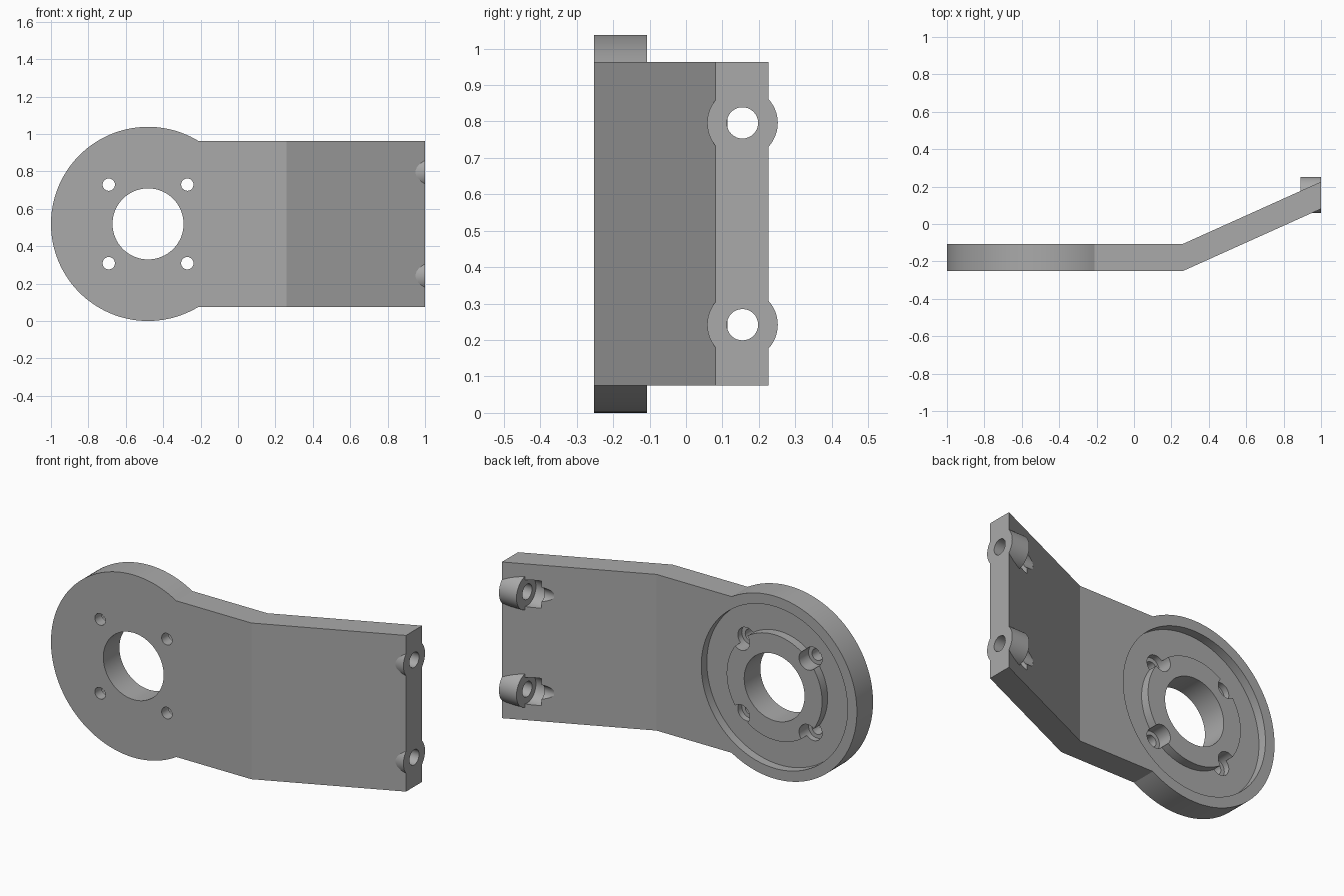
import bpy, bmesh, math
from mathutils import Matrix, Vector

cube = bpy.data.objects.get("Cube")
if cube:
    bpy.data.objects.remove(cube, do_unlink=True)

grey = bpy.data.materials.new("plain_grey")
grey.use_nodes = True
colour = (0.4, 0.4, 0.4, 1)
grey.diffuse_color = colour
grey.node_tree.nodes["Principled BSDF"].inputs["Base Color"].default_value = colour

CX, CZ, R = -0.481, 0.519, 0.519      # disc centre and radius
FRONT, BACK = -0.252, -0.107          # plate faces
HALF, BEND = 0.444, 0.26              # arm half height, bend position
LUG_Y = 0.155


def make_object(name, bm):
    bmesh.ops.recalc_face_normals(bm, faces=bm.faces)
    mesh = bpy.data.meshes.new(name)
    bm.to_mesh(mesh)
    bm.free()
    mesh.materials.append(grey)
    obj = bpy.data.objects.new(name, mesh)
    bpy.context.collection.objects.link(obj)
    return obj


def cylinder(name, start, end, radius, sides=64):
    start, end = Vector(start), Vector(end)
    axis = end - start
    turn = axis.to_track_quat("Z", "Y").to_matrix().to_4x4()
    bm = bmesh.new()
    bmesh.ops.create_cone(bm, cap_ends=True, segments=sides, radius1=radius,
                          radius2=radius, depth=axis.length,
                          matrix=Matrix.Translation((start + end) / 2) @ turn)
    return make_object(name, bm)


def combine(target, tool, operation):
    mod = target.modifiers.new(tool.name, "BOOLEAN")
    mod.operation = operation
    mod.solver = "EXACT"
    mod.object = tool
    bpy.context.view_layer.objects.active = target
    bpy.ops.object.modifier_apply(modifier=mod.name)
    bpy.data.objects.remove(tool, do_unlink=True)


# Flat plate: round head running into a straight arm
bm = bmesh.new()
a0 = math.asin(HALF / R)
steps = 96
outline = []
for i in range(steps + 1):
    a = a0 + (2 * math.pi - 2 * a0) * i / steps
    outline.append((CX + R * math.cos(a), CZ + R * math.sin(a)))
outline += [(BEND, CZ - HALF), (BEND, CZ + HALF)]
face = bm.faces.new([bm.verts.new((x, FRONT, z)) for x, z in outline])
side = bmesh.ops.extrude_face_region(bm, geom=[face], use_keep_orig=True)
bmesh.ops.translate(bm, vec=(0, BACK - FRONT, 0),
                    verts=[g for g in side["geom"] if isinstance(g, bmesh.types.BMVert)])

# Angled end of the arm
end_face = next(f for f in bm.faces if all(abs(v.co.x - BEND) < 1e-5 for v in f.verts))
tip = bmesh.ops.extrude_face_region(bm, geom=[end_face])
bmesh.ops.translate(bm, vec=(1 - BEND, 0.333, 0),
                    verts=[g for g in tip["geom"] if isinstance(g, bmesh.types.BMVert)])
if end_face.is_valid:
    bmesh.ops.delete(bm, geom=[end_face], context="FACES_ONLY")
bracket = make_object("bracket", bm)

# Ring groove in the back of the head
groove = cylinder("groove", (CX, BACK - 0.05, CZ), (CX, BACK + 0.1, CZ), 0.46, 96)
core = cylinder("core", (CX, BACK - 0.1, CZ), (CX, BACK + 0.2, CZ), 0.30, 96)
combine(groove, core, "DIFFERENCE")
combine(bracket, groove, "DIFFERENCE")

# Central bore and four counterbored bolt holes
bore = cylinder("bore", (CX, -0.5, CZ), (CX, 0.2, CZ), 0.19)
combine(bracket, bore, "DIFFERENCE")
for sx in (-1, 1):
    for sz in (-1, 1):
        x, z = CX + sx * 0.21, CZ + sz * 0.21
        for name, start, radius in (("bolt_hole", -0.5, 0.033),
                                    ("counterbore", BACK - 0.085, 0.055)):
            hole = cylinder(name, (x, start, z), (x, 0.1, z), radius, 32)
            combine(bracket, hole, "DIFFERENCE")

# Screw lugs across the tip, each with a hole and a screw head pocket
for sz in (-1, 1):
    z = CZ + sz * 0.277
    lug = cylinder("lug", (0.89, LUG_Y, z), (1, LUG_Y, z), 0.097, 48)
    combine(bracket, lug, "UNION")
    pocket = cylinder("pocket", (0.81, LUG_Y, z), (0.89, LUG_Y, z), 0.078, 48)
    combine(bracket, pocket, "DIFFERENCE")
    hole = cylinder("screw_hole", (0.75, LUG_Y, z), (1.1, LUG_Y, z), 0.043, 32)
    combine(bracket, hole, "DIFFERENCE")

# Smooth round walls, crisp edges
bpy.ops.object.select_all(action="DESELECT")
bracket.select_set(True)
bpy.context.view_layer.objects.active = bracket
bpy.ops.object.shade_smooth_by_angle(angle=math.radians(20))
